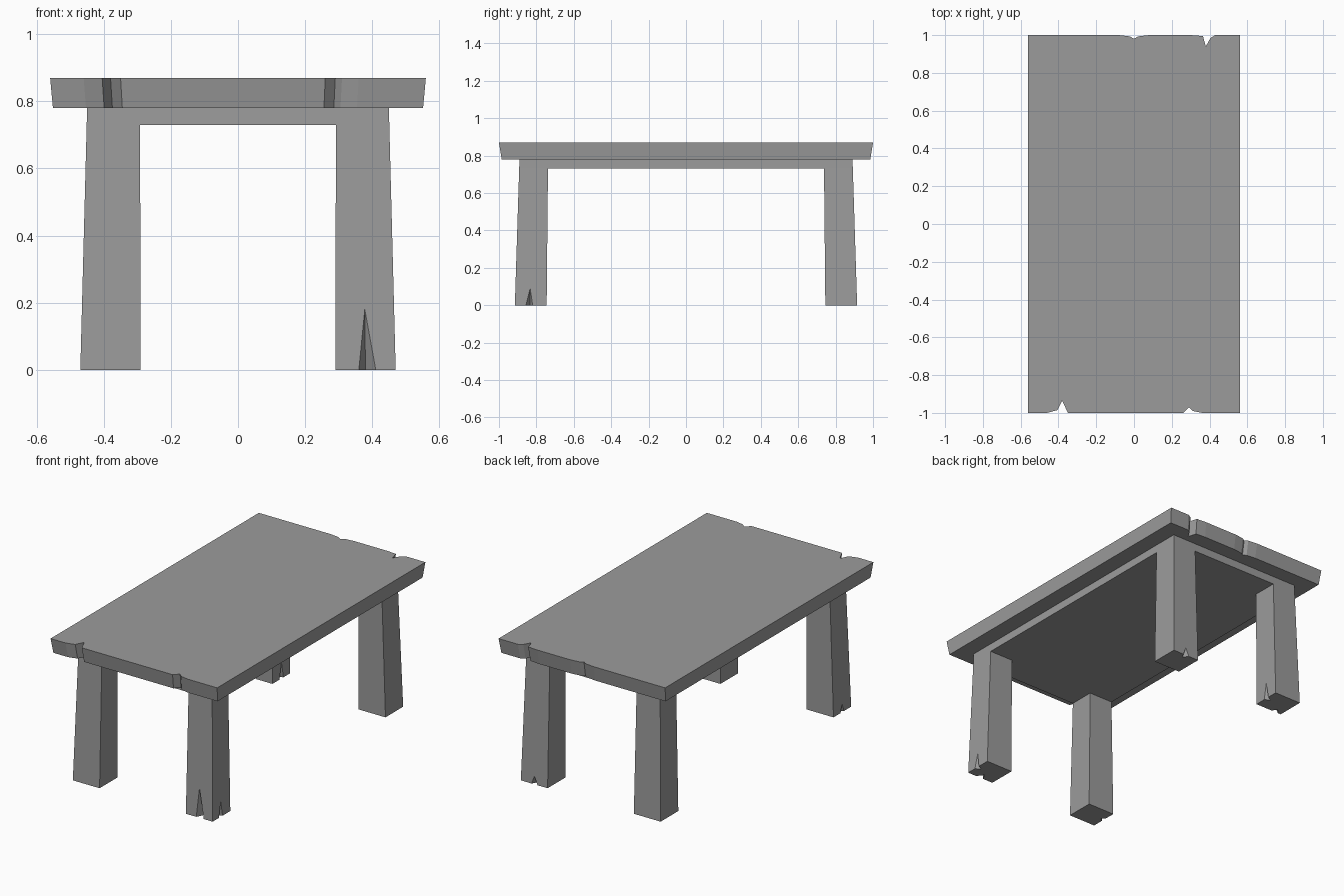
import bpy
import bmesh
from mathutils import Vector

default = bpy.data.objects.get("Cube")
if default:
    bpy.data.objects.remove(default, do_unlink=True)

# Single worn grey colour
GREY = (0.33, 0.33, 0.33, 1.0)
grey = bpy.data.materials.new("worn_grey")
grey.use_nodes = True
grey.diffuse_color = GREY
shader = grey.node_tree.nodes["Principled BSDF"]
shader.inputs["Base Color"].default_value = GREY
shader.inputs["Roughness"].default_value = 0.8

APRON_Z, TOP_Z, HEIGHT = 0.73, 0.78, 0.87


def finish(name, bm):
    """Turn a bmesh into a flat-shaded object."""
    bmesh.ops.recalc_face_normals(bm, faces=bm.faces[:])
    mesh = bpy.data.meshes.new(name)
    bm.to_mesh(mesh)
    bm.free()
    mesh.materials.append(grey)
    obj = bpy.data.objects.new(name, mesh)
    bpy.context.collection.objects.link(obj)
    return obj


def loft(name, lower, z0, upper, z1):
    """Closed solid between two outlines with matching points."""
    bm = bmesh.new()
    low = [bm.verts.new((x, y, z0)) for x, y in lower]
    high = [bm.verts.new((x, y, z1)) for x, y in upper]
    bm.faces.new(low[::-1])
    bm.faces.new(high)
    for i in range(len(low)):
        j = (i + 1) % len(low)
        bm.faces.new((low[i], low[j], high[j], high[i]))
    return finish(name, bm)


def rectangle(x, y):
    return [(-x, -y), (x, -y), (x, y), (-x, y)]


def leg(name, sx, sy, chips):
    """Tapered leg; chips maps a side to (start, peak, end, height, depth).
    Sides run 0 front, 1 left, 2 back, 3 right."""
    def ring(xs, ys, z):
        x0, x1 = sorted(sx * v for v in xs)
        y0, y1 = sorted(sy * v for v in ys)
        return [Vector((x, y, z)) for x, y in
                ((x0, y0), (x1, y0), (x1, y1), (x0, y1))]

    foot = ring((0.29, 0.47), (0.745, 0.915), 0)
    head = ring((0.292, 0.451), (0.738, 0.892), APRON_Z)
    bm = bmesh.new()
    low = [bm.verts.new(p) for p in foot]
    high = [bm.verts.new(p) for p in head]
    sole = []
    for i in range(4):
        j = (i + 1) % 4
        side = [low[i]]
        sole.append(low[i])
        if i in chips:
            start, peak, end, tall, depth = chips[i]
            along = (foot[j] - foot[i]).normalized()
            inward = Vector((-along.y, along.x, 0))
            base = foot[i].lerp(foot[j], peak)
            a = bm.verts.new(foot[i].lerp(foot[j], start))
            b = bm.verts.new(foot[i].lerp(foot[j], end))
            tip = bm.verts.new(base.lerp(head[i].lerp(head[j], peak), tall / APRON_Z))
            inner = bm.verts.new(base + inward * depth)
            bm.faces.new((a, inner, tip))
            bm.faces.new((tip, inner, b))
            side += [a, tip, b]
            sole += [a, inner, b]
        bm.faces.new(side + [low[j], high[j], high[i]])
    bm.faces.new(sole[::-1])
    bm.faces.new(high)
    return finish(name, bm)


# Tabletop with chipped ends, its rim leaning slightly inward below
front_edge = [(-0.56, -1), (-0.46, -1), (-0.405, -0.985), (-0.38, -0.935),
              (-0.35, -1), (0.26, -1), (0.29, -0.97), (0.31, -0.99), (0.36, -1)]
back_edge = [(0.56, 1), (0.43, 1), (0.405, 0.985), (0.38, 0.94), (0.365, 0.995),
             (0.3, 1), (0.08, 1), (0.02, 0.993), (0, 0.98), (-0.02, 0.993), (-0.08, 1)]
outline = front_edge + [(0.56, -1)] + back_edge + [(-0.56, 1)]
underside = [(x * 0.985, y * 0.985) for x, y in outline]
loft("tabletop", underside, TOP_Z, outline, HEIGHT)

# Solid apron under the tabletop
loft("apron", rectangle(0.451, 0.892), APRON_Z, rectangle(0.45, 0.89), TOP_Z)

# Four legs with chipped feet
leg("front_left_leg", 1, -1, {0: (0.39, 0.5, 0.67, 0.18, 0.04),
                              1: (0.35, 0.47, 0.56, 0.09, 0.03)})
leg("front_right_leg", -1, -1, {3: (0.4, 0.5, 0.6, 0.05, 0.02)})
leg("back_left_leg", 1, 1, {2: (0.4, 0.5, 0.62, 0.05, 0.03)})
leg("back_right_leg", -1, 1, {0: (0.12, 0.25, 0.38, 0.05, 0.03),
                              1: (0.4, 0.52, 0.62, 0.1, 0.03)})
